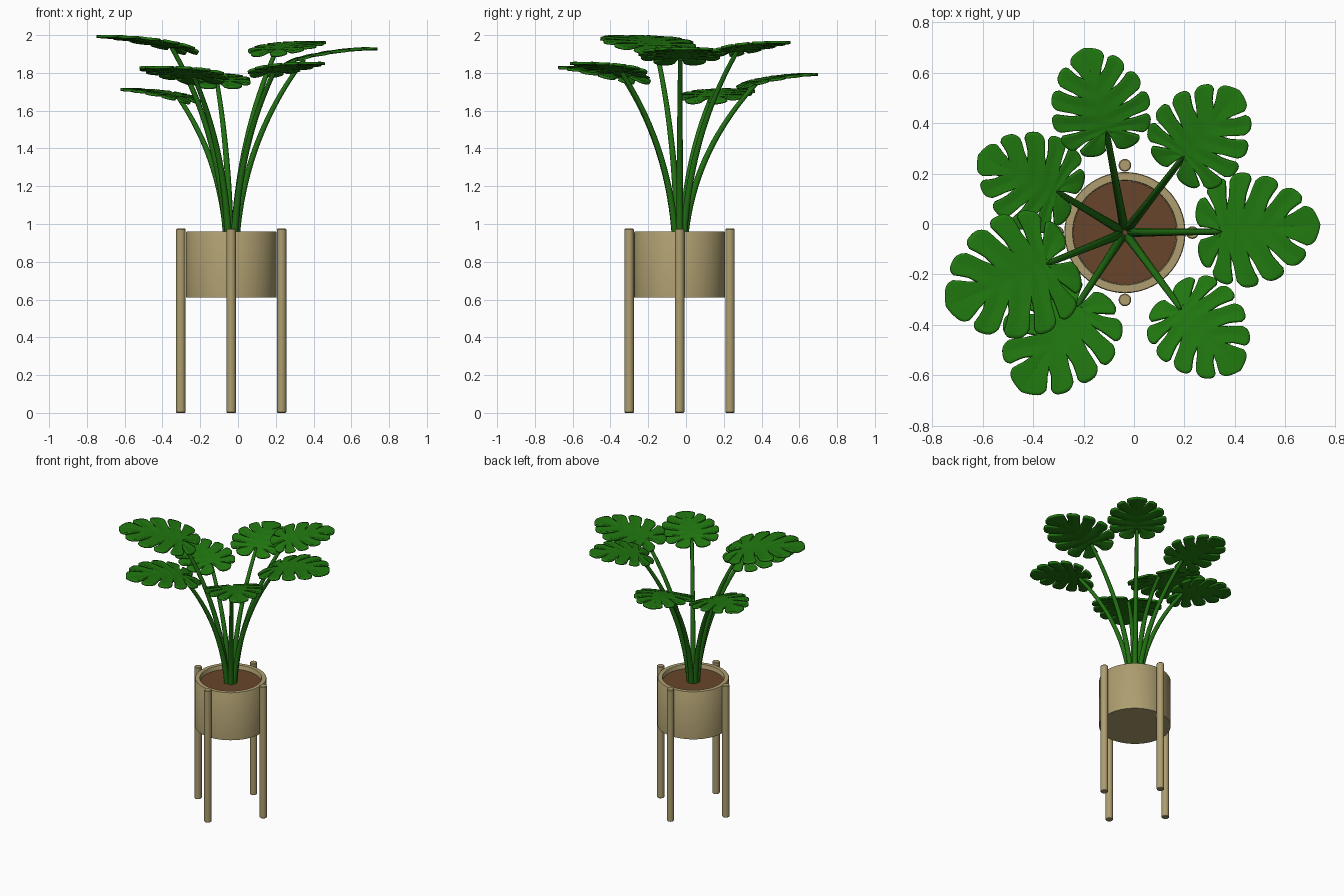
import bpy, bmesh, math
from mathutils import Vector

if "Cube" in bpy.data.objects:
    bpy.data.objects.remove(bpy.data.objects["Cube"])

CX, CY = -0.036, -0.034


def material(name, rgb):
    m = bpy.data.materials.new(name)
    m.diffuse_color = (*rgb, 1)
    m.use_nodes = True
    m.node_tree.nodes["Principled BSDF"].inputs["Base Color"].default_value = m.diffuse_color
    return m


WOOD = material("tan", (0.42, 0.34, 0.16))
SOIL = material("soil_brown", (0.14, 0.06, 0.025))
GREEN = material("leaf_green", (0.015, 0.19, 0.005))
STEM = material("stem_green", (0.015, 0.16, 0.006))


def finish(name, bm, mat, angle=40):
    bmesh.ops.remove_doubles(bm, verts=bm.verts, dist=1e-5)
    bmesh.ops.recalc_face_normals(bm, faces=bm.faces)
    me = bpy.data.meshes.new(name)
    bm.to_mesh(me)
    bm.free()
    ob = bpy.data.objects.new(name, me)
    bpy.context.collection.objects.link(ob)
    me.materials.append(mat)
    bpy.ops.object.select_all(action='DESELECT')
    ob.select_set(True)
    bpy.context.view_layer.objects.active = ob
    bpy.ops.object.shade_smooth_by_angle(angle=math.radians(angle))
    return ob


def lathe(name, profile, x, y, mat, sides=48):
    bm = bmesh.new()
    vs = [bm.verts.new((r, 0, z)) for r, z in profile]
    es = [bm.edges.new(p) for p in zip(vs, vs[1:])]
    bmesh.ops.spin(bm, geom=vs + es, axis=(0, 0, 1), cent=(0, 0, 0),
                   angle=math.tau, steps=sides)
    bmesh.ops.translate(bm, verts=bm.verts, vec=(x, y, 0))
    return finish(name, bm, mat)


# Pot, soil and four round legs
lathe("pot", [(0, .61), (.24, .61), (.24, .955), (.237, .96), (.208, .96),
              (.205, .955), (.205, .64), (0, .64)], CX, CY, WOOD, 64)
lathe("soil", [(0, .65), (.204, .65), (.204, .93), (0, .93)], CX, CY, SOIL, 64)
for i, side in enumerate(("right", "back", "left", "front")):
    a = i * math.pi / 2
    lathe(side + "_leg", [(0, 0), (.021, 0), (.025, .004), (.025, .971), (.021, .975), (0, .975)],
          CX + .267 * math.cos(a), CY + .267 * math.sin(a), WOOD, 24)

# Leaf pattern: midrib start and outer end of each line between lobes (unit length)
STARTS = [0, 0, .05, .18, .36, .55, .72]
ENDS = [(-.25, .07), (-.16, .42), (.10, .56), (.38, .55), (.65, .43), (.88, .24), (1, 0)]
ROWS, COLS = 14, 10


def border(j, v):
    s, e = Vector((STARTS[j], 0)), Vector(ENDS[j])
    c = Vector((s.x + .35 * (e.x - s.x), .6 * e.y))
    return s * (1 - v) ** 2 + c * 2 * v * (1 - v) + e * v * v


def lobe_point(i, r, k):
    """Point of lobe i; slits open between lobes towards the rim."""
    last = len(STARTS) - 2
    t = k / COLS
    side = abs(2 * t - 1)
    cornered = not (i == last and t > .5)
    v = r / ROWS * (1 - (.11 * side ** 4 if cornered else 0))
    x = min(max((r / ROWS - .42) / .25, 0), 1)
    gap = .085 * x * x * (3 - 2 * x)
    lo = gap if i > 0 else 0
    hi = 1 - (gap if i < last else 0)
    tt = lo + (hi - lo) * t
    p = border(i, v).lerp(border(i + 1, v), tt)
    # Rounded outer rim
    chord = Vector(ENDS[i + 1]) - Vector(ENDS[i])
    p += Vector((-chord.y, chord.x)) * (.42 * tt * (1 - tt) * v * v) * (1 if i < last else .6)
    # Upward tilt flattening to the tip, drooping heel, vein grooves
    groove = side if i < last else 1 - t
    z = .24 * p.x - .12 * p.x ** 2 + .03 * groove * v * (1.2 - v)
    if p.x < 0:
        z -= .35 * p.x ** 2
    return Vector((p.x, max(p.y, 0), z))


def leaf(name, at, heading, length):
    bm = bmesh.new()
    ca, sa = math.cos(math.radians(heading)), math.sin(math.radians(heading))
    for mirror in (1, -1):
        for i in range(len(STARTS) - 1):
            grid = []
            for r in range(ROWS + 1):
                row = []
                for k in range(COLS + 1):
                    p = lobe_point(i, r, k) * length
                    y = p.y * mirror
                    row.append(bm.verts.new((at[0] + p.x * ca - y * sa,
                                             at[1] + p.x * sa + y * ca, at[2] + p.z)))
                grid.append(row)
            for r in range(ROWS):
                for k in range(COLS):
                    bm.faces.new((grid[r][k], grid[r + 1][k], grid[r + 1][k + 1], grid[r][k + 1]))
    bmesh.ops.dissolve_degenerate(bm, dist=1e-6, edges=bm.edges)
    ob = finish(name, bm, GREEN, 50)
    mod = ob.modifiers.new("thickness", 'SOLIDIFY')
    mod.thickness = .014
    mod.offset = 0


def stem(name, at, sides=10, steps=20):
    end = Vector(at) + Vector((0, 0, -.008))
    out = Vector((end.x - CX, end.y - CY, 0))
    base = Vector((CX, CY, .9)) + out.normalized() * .025
    mid = Vector((base.x, base.y, 0)) + out * .1
    mid.z = .93 + (end.z - .93) * .55
    bm = bmesh.new()
    side = Vector((-out.y, out.x, 0)).normalized()
    rings = []
    for n in range(steps + 1):
        t = n / steps
        p = base * (1 - t) ** 2 + mid * 2 * t * (1 - t) + end * t * t
        tangent = ((mid - base) * (1 - t) + (end - mid) * t).normalized()
        up = tangent.cross(side)
        rad = .019 - .007 * t
        rings.append([bm.verts.new(p + (side * math.cos(a) + up * math.sin(a)) * rad)
                      for a in (math.tau * s / sides for s in range(sides))])
    for a, b in zip(rings, rings[1:]):
        for s in range(sides):
            q = (s + 1) % sides
            bm.faces.new((a[s], a[q], b[q], b[s]))
    bm.faces.new(rings[0])
    bm.faces.new(rings[-1])
    finish(name, bm, STEM)


# Seven leaves: attachment point, heading in degrees, length
LEAVES = {
    "right": ((.35, -.03, 1.88), 4, .39),
    "back_right": ((.20, .27, 1.92), 50, .34),
    "back": ((-.11, .37, 1.75), 105, .34),
    "back_left": ((-.31, .13, 1.67), 155, .34),
    "left": ((-.35, -.16, 1.94), 203, .43),
    "front_left": ((-.23, -.33, 1.78), 237, .40),
    "front_right": ((.19, -.34, 1.81), -46, .335),
}
for name, (at, heading, length) in LEAVES.items():
    leaf(name + "_leaf", at, heading, length)
    stem(name + "_stem", at)
